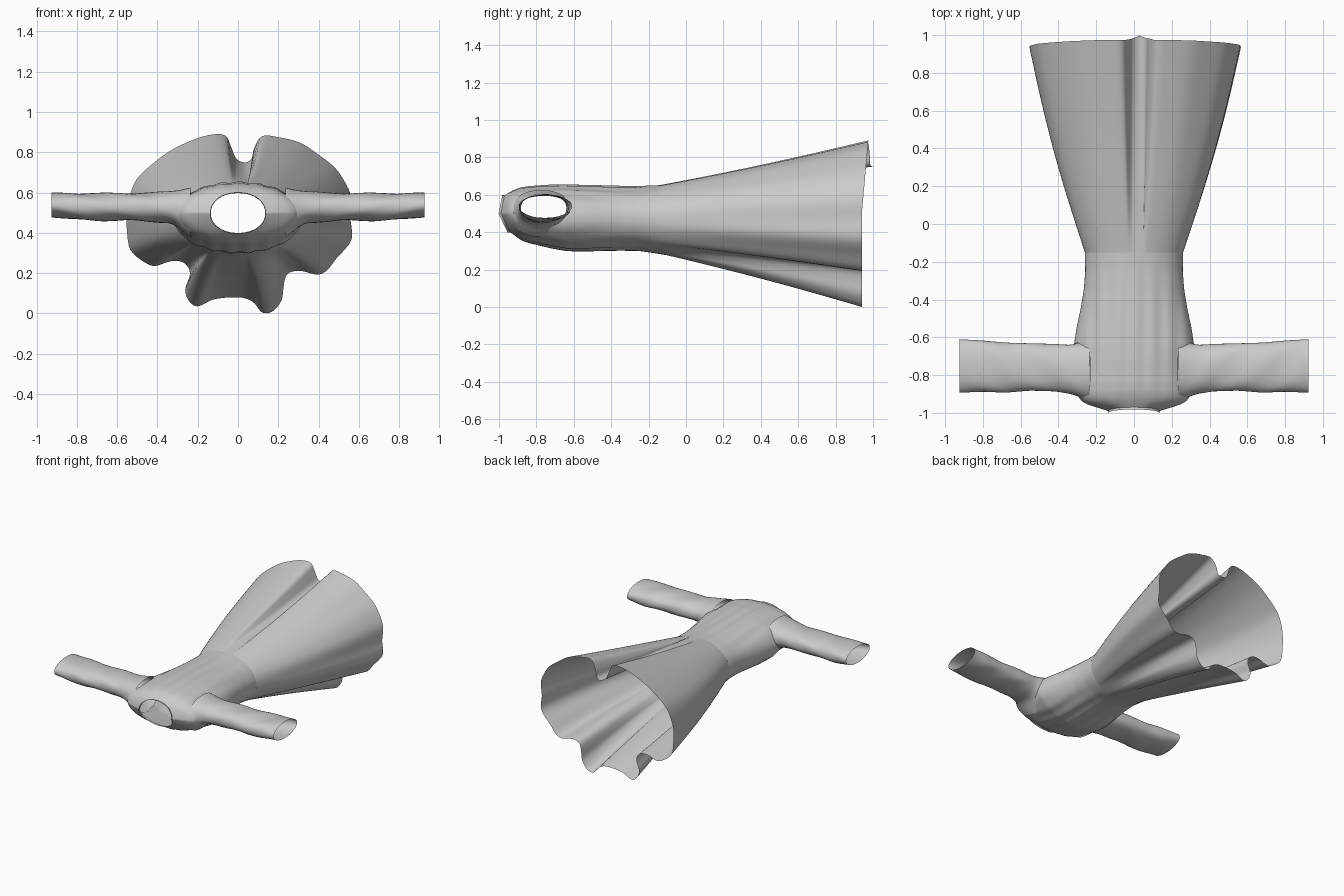
import bpy, bmesh, math
from mathutils import Vector

if "Cube" in bpy.data.objects:
    bpy.data.objects.remove(bpy.data.objects["Cube"])


def interp(table, t):
    """Linear lookup in rows of (key, v1, v2, ...)."""
    if t <= table[0][0]:
        return table[0][1:]
    for a, b in zip(table, table[1:]):
        if t <= b[0]:
            f = (t - a[0]) / (b[0] - a[0])
            return [p + (q - p) * f for p, q in zip(a[1:], b[1:])]
    return table[-1][1:]


def oval(angle, power=2.0):
    c, s = math.cos(angle), math.sin(angle)
    e = 2 / power
    return math.copysign(abs(c) ** e, c), math.copysign(abs(s) ** e, s)


def loft(name, rings, drop=None):
    """Skin closed rings into an open tube, leaving out faces where drop is true."""
    bm = bmesh.new()
    rows = [[bm.verts.new(p) for p in r] for r in rings]
    n = len(rows[0])
    for r0, r1 in zip(rows, rows[1:]):
        for i in range(n):
            j = (i + 1) % n
            quad = (r0[i], r0[j], r1[j], r1[i])
            mid = sum((v.co for v in quad), Vector()) / 4
            if not (drop and drop(mid)):
                bm.faces.new(quad)
    bmesh.ops.delete(bm, geom=[v for v in bm.verts if not v.link_faces], context='VERTS')
    bmesh.ops.recalc_face_normals(bm, faces=bm.faces)
    me = bpy.data.meshes.new(name)
    bm.to_mesh(me)
    bm.free()
    ob = bpy.data.objects.new(name, me)
    bpy.context.collection.objects.link(ob)
    bpy.context.view_layer.objects.active = ob
    ob.select_set(True)
    bpy.ops.object.shade_smooth_by_angle(angle=math.radians(40))
    ob.select_set(False)
    return ob


# Skirt: waist oval drawn out to the folded hem outline (x, z)
hem = [(.56, .50), (.55, .62), (.49, .71), (.40, .79), (.30, .85), (.20, .875), (.12, .88),
       (.08, .82), (.065, .765), (.03, .75), (-.01, .77), (-.035, .83), (-.06, .88), (-.11, .89),
       (-.20, .87), (-.35, .80), (-.46, .71), (-.53, .62), (-.55, .50), (-.55, .36), (-.50, .28),
       (-.42, .235), (-.33, .26), (-.265, .25), (-.24, .20), (-.26, .12), (-.25, .07), (-.20, .035),
       (-.12, .07), (0, .08), (.07, .06), (.12, .005), (.17, .01), (.215, .06), (.225, .13),
       (.25, .20), (.32, .21), (.41, .195), (.49, .27), (.56, .37)]
WAIST = -.15


def hem_curve(steps=4):
    n, out = len(hem), []
    for i in range(n):
        p = [Vector(hem[(i + k) % n]) for k in (-1, 0, 1, 2)]
        for s in range(steps):
            t = s / steps
            out.append(.5 * (2 * p[1] + (p[2] - p[0]) * t
                             + (2 * p[0] - 5 * p[1] + 4 * p[2] - p[3]) * t * t
                             + (3 * p[1] - p[0] - 3 * p[2] + p[3]) * t ** 3))
    return out


edge = hem_curve()
skirt_rings = []
for k in range(15):
    f = k / 14
    ring = []
    for i, (x, z) in enumerate(edge):
        a = math.atan2((z - .47) / .42, x / .55)
        c, s = oval(a, 2.1)
        end = .94 + .035 * max(0, (z - .5) / .39)
        if abs(x - .03) < .08 and z > .6:
            end += .035 * (1 - abs(x - .03) / .08)
        gx = f + .07 * math.sin(math.pi * f)            # sides bow outward
        gz = f - .03 * math.sin(math.pi * f)
        pleat = 1 + .008 * f * math.sin(i * math.pi / 3.5)
        ring.append(((.26 * c * (1 - gx) + x * gx) * pleat, WAIST + (end - WAIST) * f,
                     (.468 + .183 * s) * (1 - gz) + z * gz))
    skirt_rings.append(ring)
loft("skirt", skirt_rings)

# Sleeve sections: x, y front, y back, z low, z high
sleeve = [(.235, -.935, -.61, .375, .625), (.27, -.925, -.62, .40, .617), (.31, -.907, -.635, .437, .61),
          (.35, -.897, -.64, .45, .605), (.42, -.886, -.635, .455, .60), (.55, -.882, -.632, .462, .597),
          (.68, -.893, -.628, .46, .597), (.80, -.888, -.617, .465, .597), (.925, -.893, -.61, .48, .598)]

# Bodice sections: y, half width, z low, z high
bodice = [(-.975, .135, .40, .597), (-.965, .17, .395, .603), (-.95, .235, .388, .612),
          (-.925, .285, .375, .625), (-.89, .302, .36, .637), (-.84, .308, .343, .645),
          (-.72, .310, .316, .652), (-.64, .318, .302, .652), (-.55, .304, .300, .650),
          (-.45, .283, .302, .648), (-.35, .266, .303, .646), (-.25, .258, .300, .646),
          (WAIST, .26, .285, .651)]


def in_armhole(p):
    y0, y1, z0, z1 = interp(sleeve, abs(p.x))
    return abs(p.x) > .235 and ((p.y - (y0 + y1) / 2) / (y1 - y0) * 2) ** 2 \
        + ((p.z - (z0 + z1) / 2) / (z1 - z0) * 2) ** 2 < 1


ys = [-.975 + .015 * i for i in range(55)] + [WAIST]
bodice_rings = []
for y in ys:
    w, z0, z1 = interp(bodice, y)
    near_neck = max(0, (-.87 - y) / .105)
    ring = []
    for i in range(128):
        a = 2 * math.pi * i / 128
        c, s = oval(a, 2.1)
        # neckline dips back at the top and further back below
        dy = near_neck * (-.015 + .02 * max(0, s) + .05 * max(0, -s))
        crease = .004 * math.sin(w * c * 70 + 1) * abs(s) * math.sin(math.pi * (y + .975) / .825)
        ring.append((w * c, y + dy, (z0 + z1) / 2 + (z1 - z0) / 2 * s + crease))
    bodice_rings.append(ring)
loft("bodice", bodice_rings, in_armhole)

# Neckband: short turned edge around the neck opening
neck_end = bodice_rings[0]
loft("neckband", [neck_end, [(x * 1.02, y - .012, .5 + (z - .5) * 1.03) for x, y, z in neck_end]])

# Sleeves, with light wrinkles, one per side
for side, label in ((-1, "left"), (1, "right")):
    rings = []
    for k in range(32):
        x = .235 + .69 * k / 31
        y0, y1, z0, z1 = interp(sleeve, x)
        ring = []
        for i in range(40):
            a = 2 * math.pi * i / 40
            c, s = oval(a, 2.3)
            wr = .003 * math.sin(x * 24 + 3 * a) * min(1, (x - .235) * 6)
            ring.append((side * x, (y0 + y1) / 2 + (y1 - y0) / 2 * c,
                         (z0 + z1) / 2 + (z1 - z0) / 2 * s + wr))
        rings.append(ring)
    loft(label + "_sleeve", rings)
